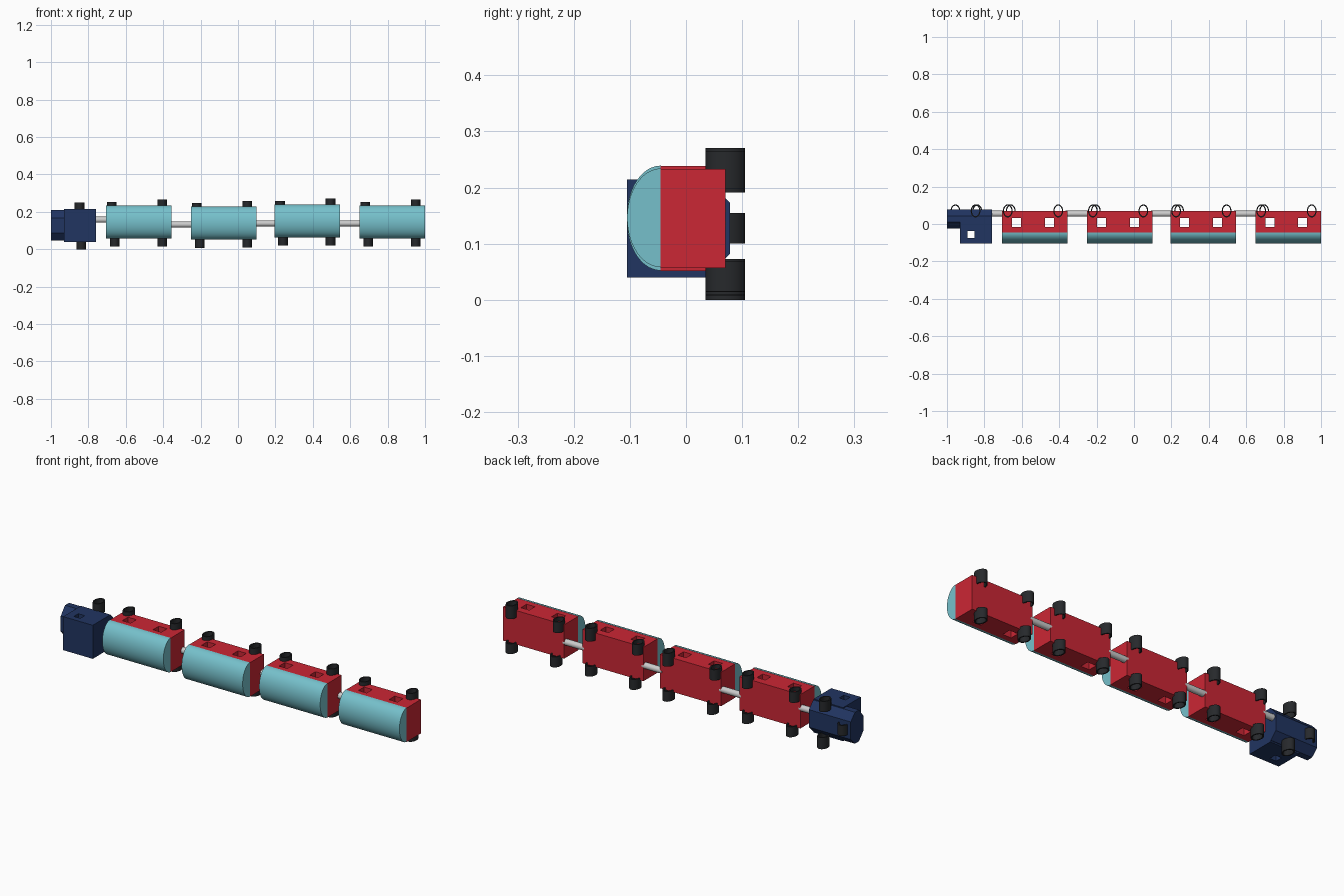
import bpy, bmesh
from math import cos, sin, pi
from mathutils import Matrix

if "Cube" in bpy.data.objects:
    bpy.data.objects.remove(bpy.data.objects["Cube"])


def material(name, rgb):
    m = bpy.data.materials.new(name)
    m.diffuse_color = (*rgb, 1)
    m.use_nodes = True
    m.node_tree.nodes["Principled BSDF"].inputs["Base Color"].default_value = m.diffuse_color
    return m


RED = material("red", (0.6, 0.02, 0.035))
TEAL = material("teal", (0.18, 0.53, 0.6))
NAVY = material("navy", (0.015, 0.035, 0.12))
BLACK = material("black", (0.02, 0.022, 0.025))


def add(name, bm, mat=None, smooth=False):
    bmesh.ops.recalc_face_normals(bm, faces=bm.faces)
    me = bpy.data.meshes.new(name)
    bm.to_mesh(me)
    bm.free()
    if mat:
        me.materials.append(mat)
    ob = bpy.data.objects.new(name, me)
    bpy.context.collection.objects.link(ob)
    if smooth:
        bpy.ops.object.select_all(action='DESELECT')
        ob.select_set(True)
        bpy.context.view_layer.objects.active = ob
        bpy.ops.object.shade_smooth_by_angle(angle=0.6)
    return ob


def box(name, lo, hi, mat=None):
    bm = bmesh.new()
    bmesh.ops.create_cube(bm, size=1)
    for v in bm.verts:
        v.co = [l + (c + 0.5) * (h - l) for l, h, c in zip(lo, hi, v.co)]
    return add(name, bm, mat)


def extrude_x(name, profile, x0, x1, mat, smooth=False):
    """Extrude a closed (y, z) profile along x."""
    bm = bmesh.new()
    f = bm.faces.new([bm.verts.new((x0, y, z)) for y, z in profile])
    r = bmesh.ops.extrude_face_region(bm, geom=[f])
    for v in r["geom"]:
        if isinstance(v, bmesh.types.BMVert):
            v.co.x = x1
    return add(name, bm, mat, smooth)


def wheel(name, x, z0, z1, y=0.07):
    """Open oval tube standing along z."""
    bm, n, rings = bmesh.new(), 32, []
    for rx, ry, z in ((0.026, 0.035, z0), (0.026, 0.035, z1),
                      (0.020, 0.028, z1), (0.020, 0.028, z0)):
        rings.append([bm.verts.new((x + rx * cos(2 * pi * i / n),
                                    y + ry * sin(2 * pi * i / n), z)) for i in range(n)])
    for a in range(4):
        p, q = rings[a], rings[(a + 1) % 4]
        for i in range(n):
            j = (i + 1) % n
            bm.faces.new((p[i], p[j], q[j], q[i]))
    return add(name, bm, BLACK, True)


def cut(ob, cutters):
    """Cut window openings right through a body."""
    bpy.context.view_layer.objects.active = ob
    for c in cutters:
        m = ob.modifiers.new("window", 'BOOLEAN')
        m.operation, m.solver, m.object = 'DIFFERENCE', 'EXACT', c
        bpy.ops.object.modifier_apply(modifier=m.name)
        bpy.data.objects.remove(c)


# Wagons: red body with two windows, rounded roof, four wheels
L = 0.35
for i, (s, dz) in enumerate(((-0.705, 0), (-0.25, -0.006), (0.195, 0.005), (0.65, 0)), 1):
    zc = 0.145 + dz
    body = box(f"wagon_body_{i}", (s, -0.045, zc - 0.088), (s + L, 0.07, zc + 0.088), RED)
    cut(body, [box("window_cutter", (s + a, -0.016, -0.1), (s + a + 0.048, 0.031, 0.5))
               for a in (0.052, 0.228)])
    arc = [(-0.045 - 0.06 * sin(pi * k / 24), zc + 0.001 + 0.088 * cos(pi * k / 24))
           for k in range(25)]
    extrude_x(f"wagon_roof_{i}", arc, s, s + L, TEAL, True)
    wheel(f"wagon_wheel_{i}_top_front", s + 0.030, 0.197 + dz, 0.253 + dz)
    wheel(f"wagon_wheel_{i}_bottom_front", s + 0.046, 0.014 + dz, 0.068 + dz)
    wheel(f"wagon_wheel_{i}_top_rear", s + 0.300, 0.197 + dz, 0.265 + dz)
    wheel(f"wagon_wheel_{i}_bottom_rear", s + 0.300, 0.015 + dz, 0.068 + dz)

# Engine: cab with a window, eight-sided boiler, three wheels
cab = box("engine_cab", (-0.93, -0.105, 0.04), (-0.76, 0.04, 0.214), NAVY)
cut(cab, [box("window_cutter", (-0.89, -0.075, -0.1), (-0.853, -0.038, 0.5))])
extrude_x("engine_boiler",
          [(-0.025, 0.088), (0.01, 0.047), (0.043, 0.047), (0.078, 0.082),
           (0.078, 0.173), (0.043, 0.21), (0.01, 0.21), (-0.025, 0.167)],
          -1.0, -0.76, NAVY)
wheel("engine_wheel_top", -0.847, 0.195, 0.25)
wheel("engine_wheel_bottom", -0.838, 0.0, 0.06)
wheel("engine_wheel_front", -0.955, 0.10, 0.155)

# Grey coupling rods between the vehicles
for i, (x0, x1, z) in enumerate(((-0.77, -0.695, 0.158), (-0.365, -0.24, 0.132),
                                 (0.09, 0.205, 0.138), (0.535, 0.66, 0.138)), 1):
    bm = bmesh.new()
    bmesh.ops.create_cone(bm, cap_ends=True, segments=24, radius1=0.016, radius2=0.016,
                          depth=x1 - x0,
                          matrix=Matrix.Translation(((x0 + x1) / 2, 0.055, z))
                          @ Matrix.Rotation(pi / 2, 4, 'Y'))
    add(f"coupling_{i}", bm, None, True)
